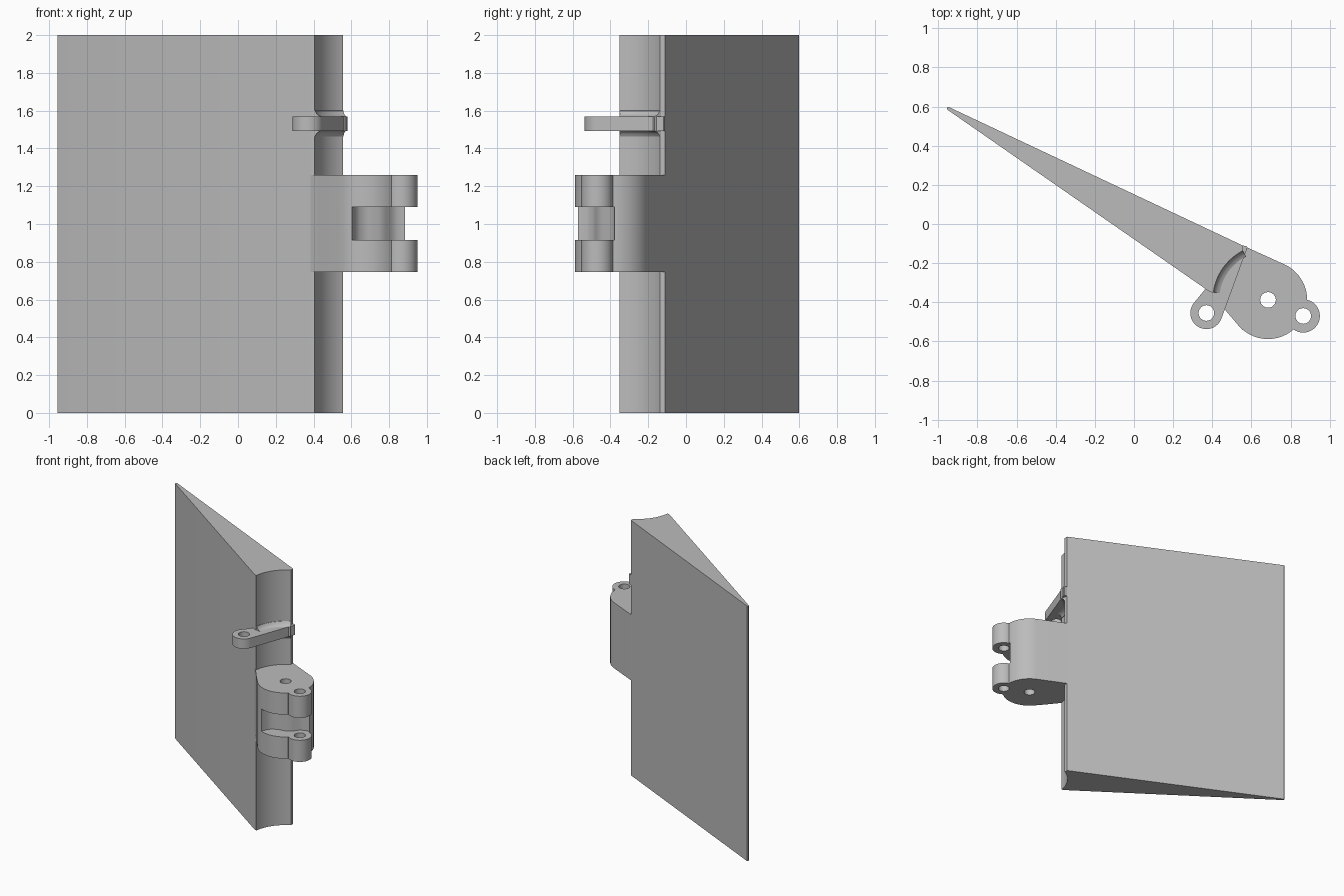
import bpy, bmesh
from math import cos, sin, radians

if "Cube" in bpy.data.objects:
    bpy.data.objects.remove(bpy.data.objects["Cube"])

grey = bpy.data.materials.new("plain grey")
grey.use_nodes = True
grey.diffuse_color = (0.5, 0.5, 0.5, 1)
grey.node_tree.nodes["Principled BSDF"].inputs["Base Color"].default_value = (0.5, 0.5, 0.5, 1)

HINGE, EAR, LUG = (0.685, -0.388), (0.865, -0.47), (0.37, -0.455)
COVE_R, HOLE_R = 0.282, 0.04


def arc(centre, r, a0, a1, n=16):
    angles = [radians(a0 + (a1 - a0) * i / n) for i in range(n + 1)]
    return [(centre[0] + r * cos(a), centre[1] + r * sin(a)) for a in angles]


def finish(name, bm):
    bmesh.ops.recalc_face_normals(bm, faces=bm.faces)
    mesh = bpy.data.meshes.new(name)
    bm.to_mesh(mesh)
    bm.free()
    mesh.materials.append(grey)
    obj = bpy.data.objects.new(name, mesh)
    bpy.context.collection.objects.link(obj)
    bpy.ops.object.select_all(action='DESELECT')
    obj.select_set(True)
    bpy.context.view_layer.objects.active = obj
    bpy.ops.object.shade_smooth_by_angle(angle=radians(30))


def plate(name, outline, z0, z1, holes=()):
    """Extrude an outline with round holes between two heights."""
    bm = bmesh.new()
    loops = [outline] + [arc(c, HOLE_R, 0, 360, 24)[:-1] for c in holes]
    for loop in loops:
        vs = [bm.verts.new((x, y, z0)) for x, y in loop]
        for a, b in zip(vs, vs[1:] + vs[:1]):
            bm.edges.new((a, b))
    bmesh.ops.triangle_fill(bm, edges=bm.edges[:], use_beauty=True, normal=(0, 0, 1))
    ext = bmesh.ops.extrude_face_region(bm, geom=bm.faces[:])
    top = [g for g in ext["geom"] if isinstance(g, bmesh.types.BMVert)]
    bmesh.ops.translate(bm, verts=top, vec=(0, 0, z1 - z0))
    finish(name, bm)


# Tapered panel with a concave leading cove
panel = [(-0.955, 0.585), (0.385, -0.345), (0.404, -0.352)]
panel += arc(HINGE, COVE_R, 172.5, 117.5, 20)
panel += [(0.556, -0.11), (-0.947, 0.598), (-0.955, 0.596)]
plate("panel", panel, 0, 2)

# Hinge block: two eared cheeks and a recessed web between them
root = [(0.385, -0.345), (0.42, -0.17), (0.556, -0.11)]
lower = [(0.465, -0.438), (0.43, -0.393), (0.405, -0.363)]
nose = arc(HINGE, 0.2, 65, 0)
cheek = root + nose + arc(EAR, 0.085, 76, -127, 24) + arc(HINGE, 0.2, -50, -139) + lower
pocket = [(0.883, -0.378), (0.845, -0.382), (0.81, -0.405), (0.785, -0.44),
          (0.745, -0.468), (0.69, -0.478), (0.645, -0.495), (0.62, -0.525)]
web = root + nose[:-1] + pocket + arc(HINGE, 0.2, -114, -139, 6) + lower
plate("lower_hinge_cheek", cheek, 0.745, 0.915, (HINGE, EAR))
plate("hinge_web", web, 0.915, 1.09, (HINGE,))
plate("upper_hinge_cheek", cheek, 1.09, 1.26, (HINGE, EAR))

# Control lug crossing the cove
lug = arc(LUG, 0.082, 141, 340, 28)
lug += [(0.58, -0.12), (0.575, -0.113), (0.54, -0.108), (0.42, -0.17), (0.40, -0.29), (0.36, -0.338)]
plate("control_lug", lug, 1.493, 1.57, (LUG,))

# Fillet blending the lug into the cove
bm = bmesh.new()
profile = [(0.29, 0.07), (0.28, 0.068), (0.272, 0.053), (0.264, 0.045), (0.248, 0.038)]
profile += [(r, -h) for r, h in reversed(profile)]
rings = [arc(HINGE, r, 172, 117, 20) for r, h in profile]
grid = [[bm.verts.new((x, y, 1.5315 + h)) for x, y in ring]
        for ring, (r, h) in zip(rings, profile)]
for row, nxt in zip(grid, grid[1:] + grid[:1]):
    for i in range(20):
        bm.faces.new((row[i], row[i + 1], nxt[i + 1], nxt[i]))
for end in (0, -1):
    bm.faces.new([row[end] for row in grid])
finish("lug_fillet", bm)
